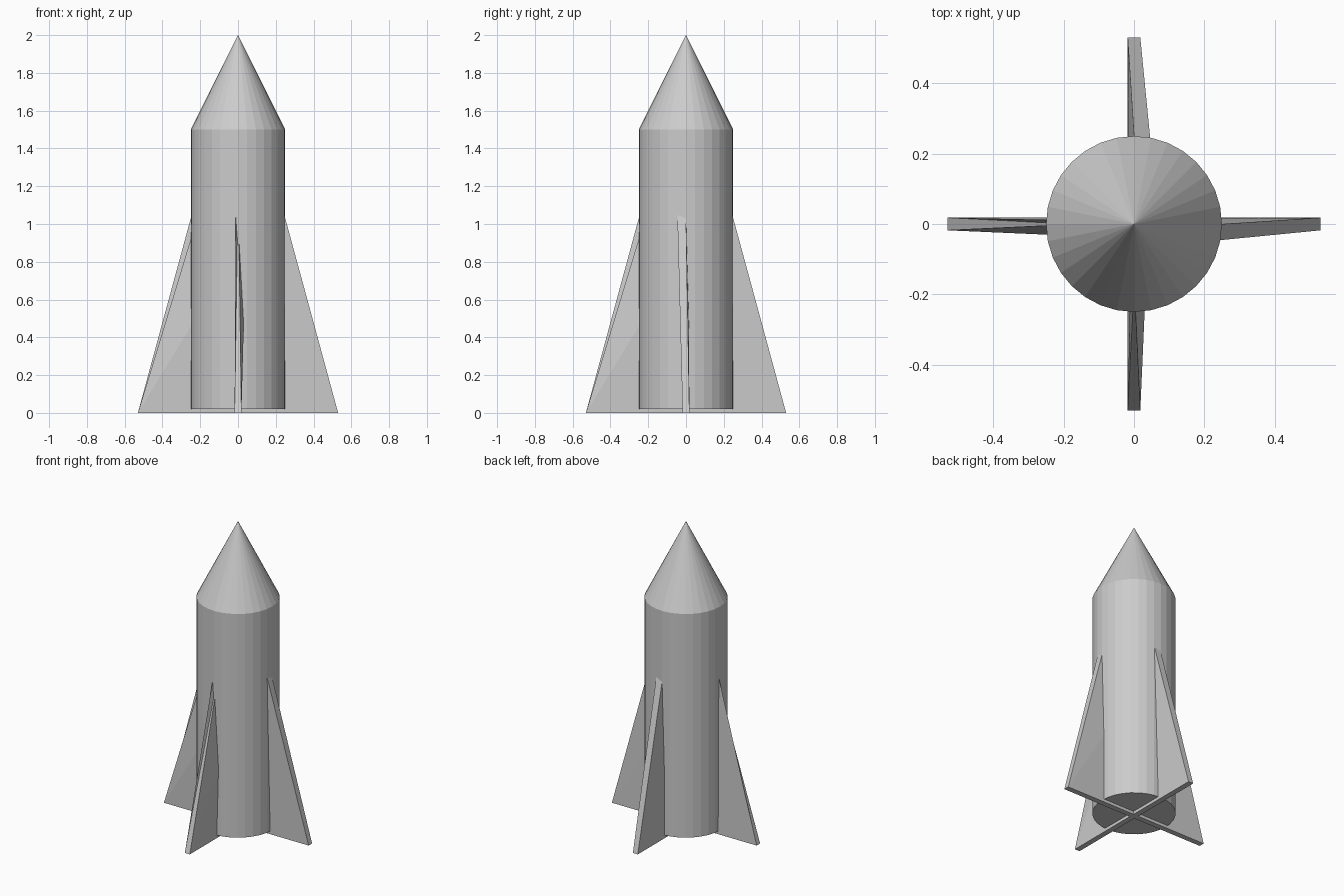
import bpy
import math

if "Cube" in bpy.data.objects:
    bpy.data.objects.remove(bpy.data.objects["Cube"])

# Body tube
bpy.ops.mesh.primitive_cylinder_add(vertices=32, radius=0.25, depth=1.48, location=(0, 0, 0.76))
bpy.context.object.name = "body"

# Nose cone
bpy.ops.mesh.primitive_cone_add(vertices=32, radius1=0.25, radius2=0, depth=0.5, location=(0, 0, 1.75))
bpy.context.object.name = "nose_cone"


def fin_pair(name, angle):
    """One slightly twisted blade through the body, forming two opposite fins."""
    verts = [
        (0.018, 0.53, 0), (-0.018, 0.53, 0), (-0.018, -0.53, 0), (0.018, -0.53, 0),
        (0.05, 0.204, 1.2), (0.003, 0.204, 1.2), (-0.011, -0.204, 1.2), (0.001, -0.165, 1.2),
    ]
    faces = [
        (0, 3, 2, 1), (4, 5, 6, 7),      # bottom, hidden top
        (0, 1, 5), (0, 5, 4),            # sloping edge, +y
        (2, 3, 7), (2, 7, 6),            # sloping edge, -y
        (3, 0, 4), (3, 4, 7),            # right side
        (1, 2, 6), (1, 6, 5),            # left side
    ]
    mesh = bpy.data.meshes.new(name)
    mesh.from_pydata(verts, [], faces)
    obj = bpy.data.objects.new(name, mesh)
    obj.rotation_euler.z = angle
    bpy.context.collection.objects.link(obj)


# Front/back fins, then the same blade turned for the side fins
fin_pair("front_back_fins", 0)
fin_pair("side_fins", -math.pi / 2)
